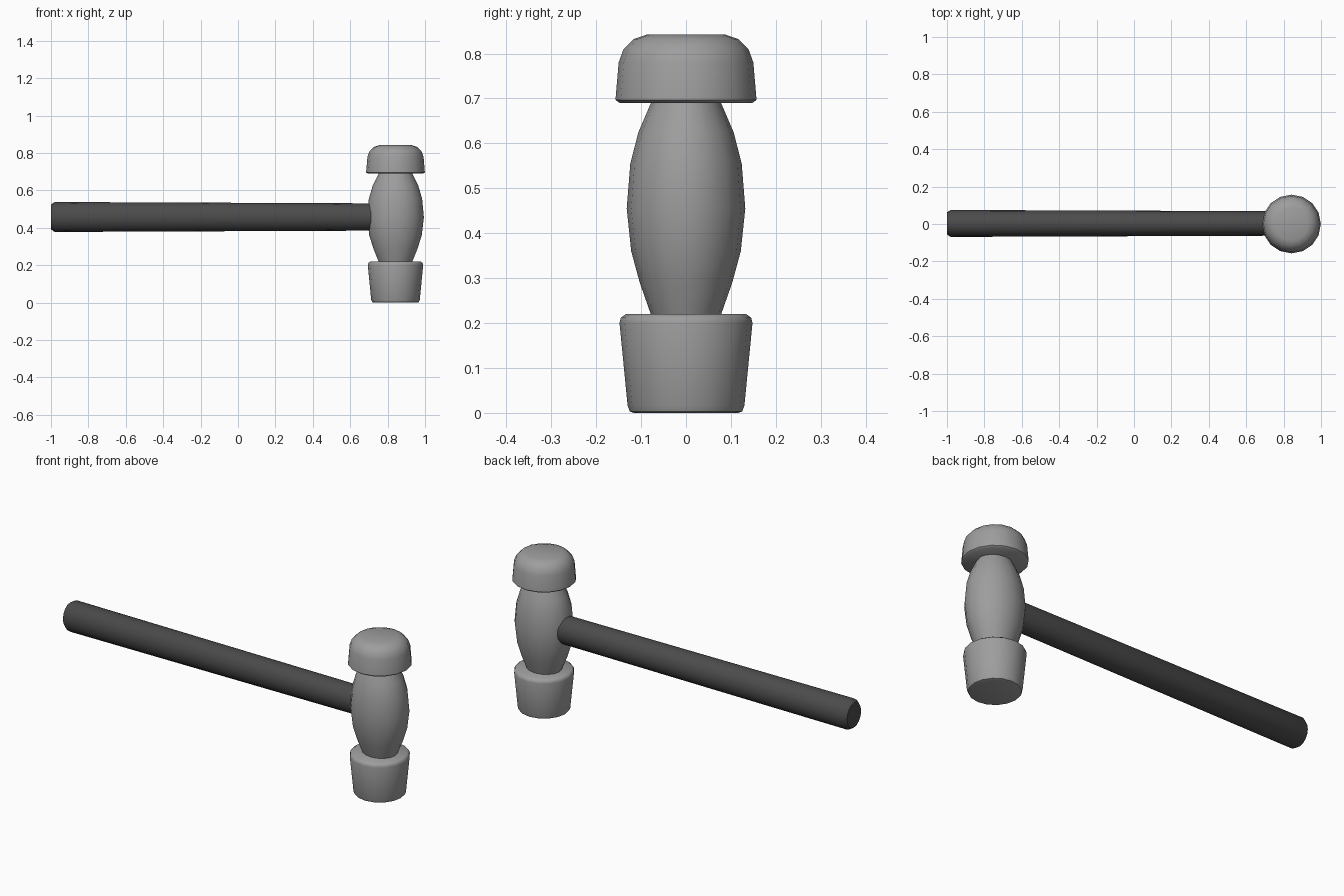
import bpy, bmesh, math
from mathutils import Matrix, Vector

cube = bpy.data.objects.get("Cube")
if cube:
    bpy.data.objects.remove(cube, do_unlink=True)


def material(name, value):
    m = bpy.data.materials.new(name)
    m.use_nodes = True
    color = (value, value, value, 1)
    m.diffuse_color = color
    m.node_tree.nodes["Principled BSDF"].inputs["Base Color"].default_value = color
    return m


steel = material("grey steel", 0.34)
dark = material("dark grip", 0.07)


def lathe(name, profile, mat, matrix, sides=16, angle=40):
    """Closed turned solid from (radius, height) pairs, placed by a matrix."""
    bm = bmesh.new()
    rings = []
    for r, h in profile:
        rings.append([bm.verts.new((r * math.cos(2 * math.pi * i / sides),
                                    r * math.sin(2 * math.pi * i / sides), h))
                      for i in range(sides)])
    for a, b in zip(rings, rings[1:]):
        for i in range(sides):
            j = (i + 1) % sides
            bm.faces.new((a[i], a[j], b[j], b[i]))
    bm.faces.new(rings[0][::-1])
    bm.faces.new(rings[-1])
    bm.transform(matrix)
    bmesh.ops.recalc_face_normals(bm, faces=bm.faces)
    mesh = bpy.data.meshes.new(name)
    bm.to_mesh(mesh)
    bm.free()
    mesh.materials.append(mat)
    ob = bpy.data.objects.new(name, mesh)
    bpy.context.collection.objects.link(ob)
    bpy.ops.object.select_all(action='DESELECT')
    ob.select_set(True)
    bpy.context.view_layer.objects.active = ob
    bpy.ops.object.shade_smooth_by_angle(angle=math.radians(angle))
    return ob


head = Matrix.Translation((0.842, 0, 0))

# Tapered lower striking face
lathe("lower_face", [(0.116, 0), (0.125, 0.003), (0.13, 0.016), (0.148, 0.2),
                     (0.145, 0.212), (0.134, 0.22)], steel, head)

# Barrel-shaped middle of the head, slightly wider along the handle
lathe("head_body", [(0.075, 0.21), (0.082, 0.23), (0.103, 0.29), (0.122, 0.36),
                    (0.132, 0.455), (0.124, 0.555), (0.106, 0.625), (0.076, 0.695)],
      steel, head @ Matrix.Diagonal((1.15, 1, 1, 1)))

# Domed upper striking face
lathe("upper_face", [(0.148, 0.69), (0.157, 0.697), (0.15, 0.78), (0.139, 0.81),
                     (0.117, 0.832), (0.088, 0.842)], steel, head)

# Oval handle running along x into the head
along_x = Matrix.Translation((0, 0.003, 0.458)) @ Vector((0, 0, 1)).rotation_difference(
    Vector((1, 0, 0))).to_matrix().to_4x4()
# local x becomes -z and local y stays y
lathe("handle", [(0.066, -1), (0.08, -0.98), (0.073, 0.72), (0.073, 0.8)], dark,
      along_x @ Matrix.Diagonal((1, 0.9, 1, 1)))
